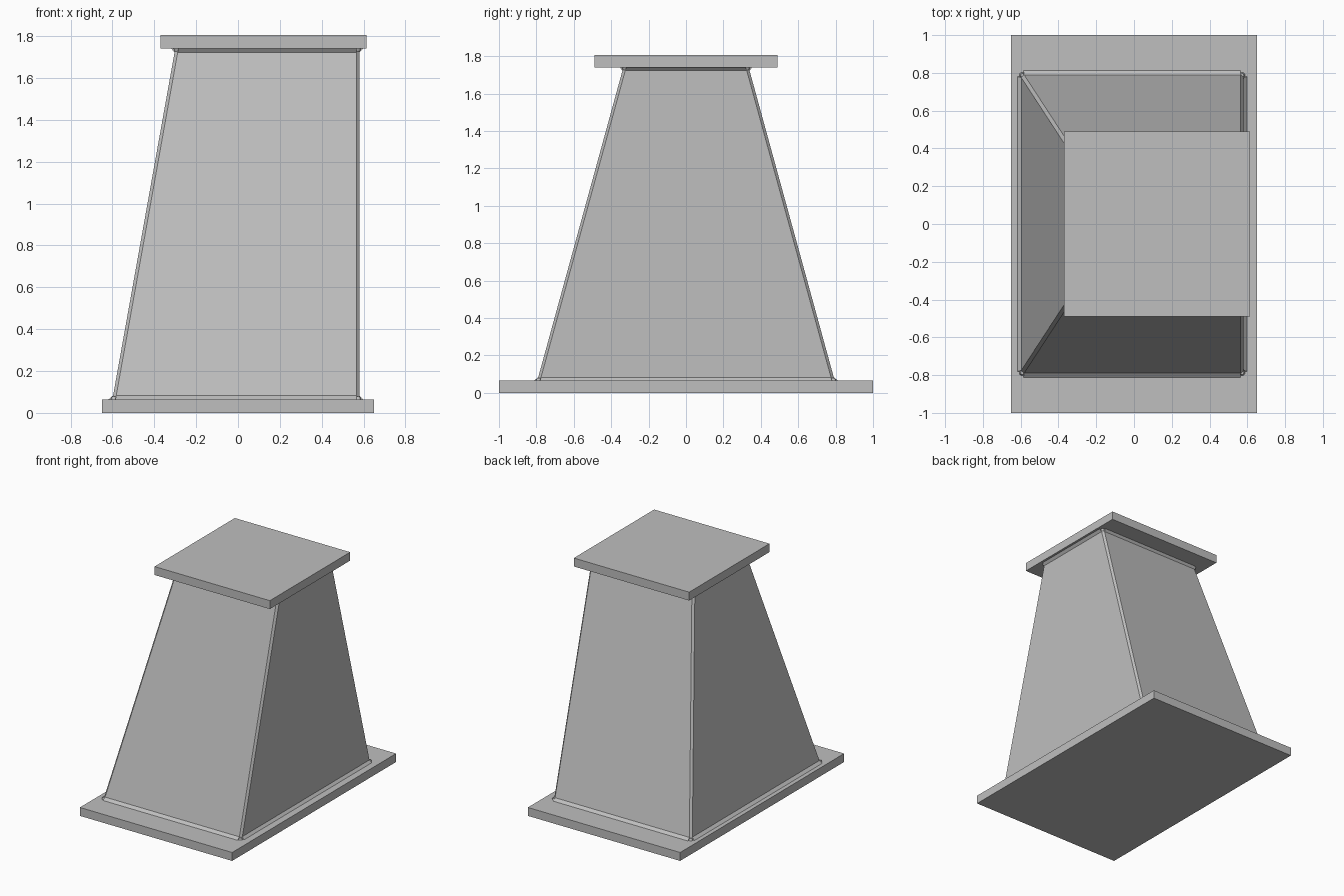
import bpy, bmesh
from mathutils import Vector

if "Cube" in bpy.data.objects:
    bpy.data.objects.remove(bpy.data.objects["Cube"], do_unlink=True)

steel = bpy.data.materials.new("grey steel")
steel.use_nodes = True
GREY = (0.52, 0.52, 0.52, 1)
steel.diffuse_color = GREY
steel.node_tree.nodes["Principled BSDF"].inputs["Base Color"].default_value = GREY

BASE_Z, TOP_Z, END_Z = 0.065, 1.74, 1.805
CUT = 0.015    # corner seam width
BEAD = 0.018   # weld leg length


def finish(name, bm):
    bmesh.ops.recalc_face_normals(bm, faces=bm.faces)
    mesh = bpy.data.meshes.new(name)
    bm.to_mesh(mesh)
    bm.free()
    mesh.materials.append(steel)
    obj = bpy.data.objects.new(name, mesh)
    bpy.context.collection.objects.link(obj)
    return obj


def loft(name, lower, upper):
    """Closed solid between two matching outlines."""
    bm = bmesh.new()
    a = [bm.verts.new(p) for p in lower]
    b = [bm.verts.new(p) for p in upper]
    n = len(a)
    bm.faces.new(a[::-1])
    bm.faces.new(b)
    for i in range(n):
        j = (i + 1) % n
        bm.faces.new((a[i], a[j], b[j], b[i]))
    return finish(name, bm)


def outline(x0, x1, y, z, cut=0):
    """Rectangle, counterclockwise, with optional cut corners."""
    if not cut:
        pts = [(x0, -y), (x1, -y), (x1, y), (x0, y)]
    else:
        c = cut
        pts = [(x0 + c, -y), (x1 - c, -y), (x1, c - y), (x1, y - c),
               (x1 - c, y), (x0 + c, y), (x0, y - c), (x0, c - y)]
    return [Vector((px, py, z)) for px, py in pts]


# Mounting plates
loft("base_plate", outline(-0.65, 0.65, 1, 0), outline(-0.65, 0.65, 1, BASE_Z))
loft("top_plate", outline(-0.37, 0.615, 0.49, TOP_Z), outline(-0.37, 0.615, 0.49, END_Z))

# Tapered column with corner seams
foot = outline(-0.6, 0.58, 0.795, BASE_Z, CUT)
head = outline(-0.3, 0.58, 0.335, TOP_Z, CUT)
loft("column", foot, head)


# Fillet welds along each wall, with a small round bead at each corner
def weld_ring(label, ring, other, up):
    rise = Vector((0, 0, up * BEAD))
    for i, side in enumerate(("front", "left", "back", "right")):
        a, b = ring[2 * i], ring[2 * i + 1]
        along = (b - a).normalized()
        out = Vector((along.y, -along.x, 0)) * BEAD
        section = []
        for p, q in ((a, other[2 * i]), (b, other[2 * i + 1])):
            lean = (q - p) * (BEAD / abs(q.z - p.z))
            section.append([p, p + out, p + lean])
        loft(f"{label}_weld_{side}", *section)

        nxt = ring[(2 * i + 2) % 8]
        bm = bmesh.new()
        bmesh.ops.create_cone(bm, cap_ends=True, segments=16, radius1=CUT,
                              radius2=CUT * 0.6, depth=BEAD * 0.8)
        if up < 0:
            bmesh.ops.scale(bm, vec=(1, 1, -1), verts=bm.verts)
        bmesh.ops.translate(bm, vec=(b + nxt) / 2 + rise * 0.4, verts=bm.verts)
        finish(f"{label}_corner_bead_{side}", bm)


weld_ring("lower", foot, head, 1)
weld_ring("upper", head, foot, -1)
